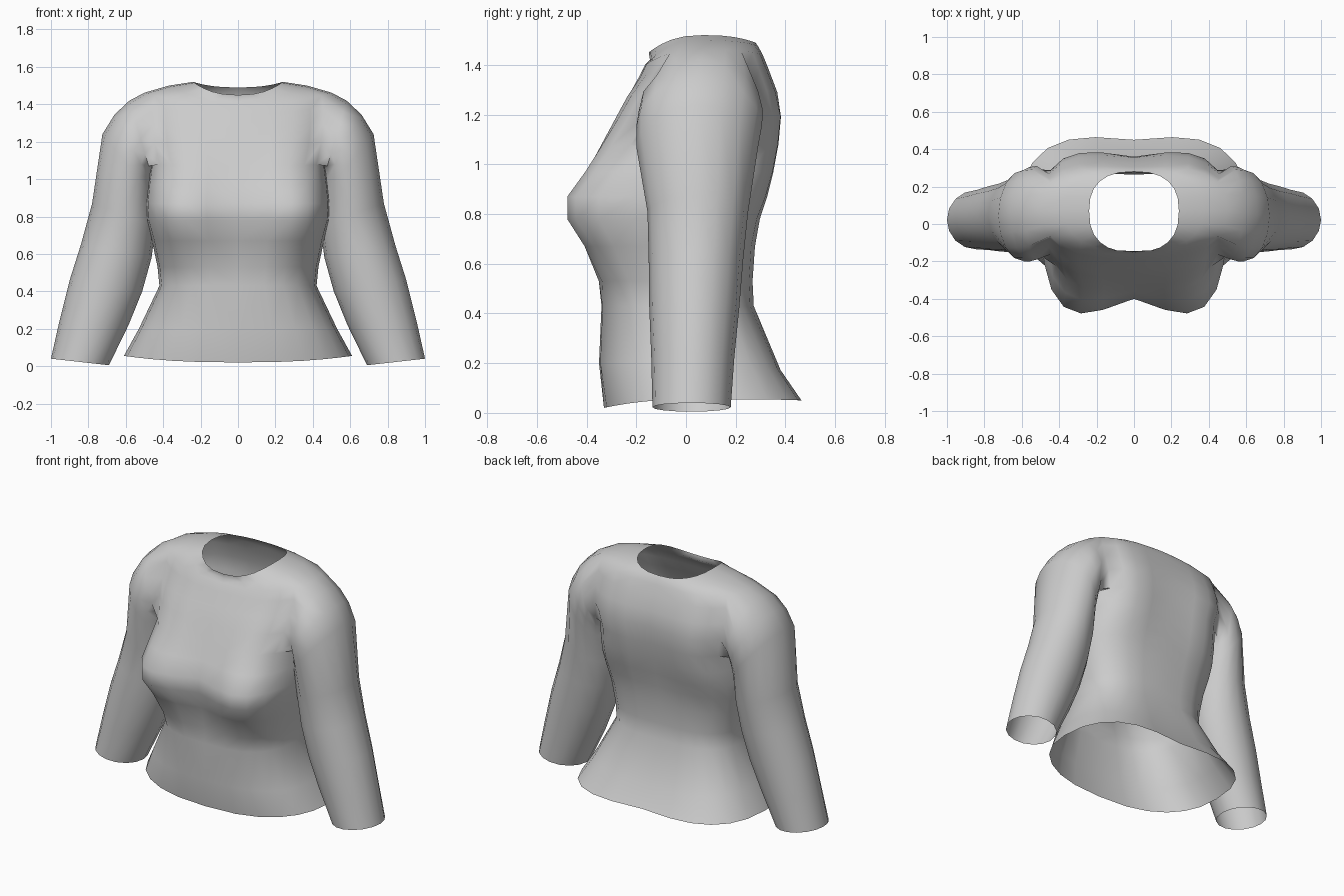
import bpy, bmesh
from math import sin, cos, pi, radians
from mathutils import Vector

cube = bpy.data.objects.get("Cube")
if cube:
    bpy.data.objects.remove(cube)

# Fabric
fabric = bpy.data.materials.new("grey_fabric")
fabric.use_nodes = True
grey = (0.6, 0.6, 0.6, 1)
fabric.diffuse_color = grey
fabric.node_tree.nodes["Principled BSDF"].inputs["Base Color"].default_value = grey

# Body rings, hem to neck:
# z front, side, back; half width; y side, front, back; front and back bulge
BODY = [
    (.02, .055, .05, .61, .06, -.33, .45, .0, .05),
    (.2, .2, .17, .53, .03, -.35, .37, .01, .04),
    (.43, .43, .43, .42, .0, -.34, .27, .01, .02),
    (.53, .53, .53, .43, .0, -.34, .265, .04, .02),
    (.67, .67, .67, .46, .0, -.37, .275, .09, .02),
    (.78, .78, .78, .49, .0, -.4, .29, .14, .03),
    (.87, .87, .87, .495, .0, -.4, .31, .14, .05),
    (.97, .97, .97, .485, .02, -.36, .33, .1, .06),
    (1.07, 1.08, 1.08, .47, .05, -.32, .35, .07, .06),
    (1.18, 1.2, 1.19, .5, .07, -.275, .36, .04, .06),
    (1.27, 1.3, 1.29, .51, .07, -.235, .355, .02, .04),
    (1.35, 1.39, 1.38, .51, .07, -.19, .325, .0, .03),
    (1.4, 1.462, 1.44, .5, .07, -.165, .305, .0, .02),
    (1.42, 1.5, 1.475, .37, .07, -.145, .29, .0, .01),
    (1.45, 1.52, 1.49, .24, .07, -.15, .28, .0, .0),
]
# Sleeve rings, shoulder to cuff: outer x, z; inner x, z; y front, back
SLEEVE = [
    (.58, 1.42, .46, 1.01, -.19, .31),
    (.66, 1.345, .455, .96, -.2, .305),
    (.725, 1.24, .45, .9, -.2, .29),
    (.78, .87, .44, .75, -.155, .25),
    (.84, .65, .462, .58, -.15, .23),
    (.9, .46, .512, .4, -.148, .215),
    (.955, .24, .585, .22, -.14, .195),
    (1.0, .04, .69, .005, -.135, .18),
]
COLS, MID, FIRST = 12, 6, 8     # half-body columns, side column, lowest armhole ring


def body_point(ring, col):
    zf, zs, zb, w, yc, yf, yb, bf, bb = ring
    a = radians(-90 + 180 * col / COLS)
    c, s = max(cos(a), 0), sin(a)
    end_y, end_z, bulge = (yf, zf, -bf) if s < 0 else (yb, zb, bb)
    x = 0 if col in (0, COLS) else w * c ** .8
    y = yc + (end_y - yc) * abs(s) ** .8 + bulge * abs(sin(2 * a))
    return Vector((x, y, end_z + (zs - end_z) * c * c))


def sleeve_point(ring, k):
    ox, oz, ix, iz, yf, yb = ring
    a = 2 * pi * k / 16
    t = (1 + cos(a)) / 2
    y = (yf + yb) / 2 + (yb - yf) / 2 * sin(a)
    return Vector((ix + (ox - ix) * t, y, iz + (oz - iz) * t))


bm = bmesh.new()

# Body shell with an open armhole
grid = [[bm.verts.new(body_point(r, c)) for c in range(COLS + 1)] for r in BODY]
for r in range(len(BODY) - 1):
    for c in range(COLS):
        if FIRST <= r < FIRST + 4 and MID - 2 <= c < MID + 2:
            continue
        bm.faces.new((grid[r][c], grid[r][c + 1], grid[r + 1][c + 1], grid[r + 1][c]))

# Armhole loop, from its top centre round the back
path = ([(4, 0), (4, 1)] + [(r, 2) for r in (4, 3, 2, 1)]
        + [(0, c) for c in (2, 1, 0, -1)] + [(r, -2) for r in range(4)]
        + [(4, -2), (4, -1)])
loop = [grid[FIRST + r][MID + c] for r, c in path]

# Sleeve tube grown out of the armhole
for ring in SLEEVE:
    nxt = [bm.verts.new(sleeve_point(ring, k)) for k in range(16)]
    for k in range(16):
        j = (k + 1) % 16
        bm.faces.new((loop[k], loop[j], nxt[j], nxt[k]))
    loop = nxt

bmesh.ops.recalc_face_normals(bm, faces=bm.faces)
mesh = bpy.data.meshes.new("blouse")
bm.to_mesh(mesh)
bm.free()
mesh.materials.append(fabric)
blouse = bpy.data.objects.new("blouse", mesh)
bpy.context.collection.objects.link(blouse)

# Mirror to the right side
mirror = blouse.modifiers.new("mirror", 'MIRROR')
mirror.use_clip = True

bpy.ops.object.select_all(action='DESELECT')
blouse.select_set(True)
bpy.context.view_layer.objects.active = blouse
bpy.ops.object.modifier_apply(modifier="mirror")
bpy.ops.object.shade_smooth_by_angle(angle=radians(70))
